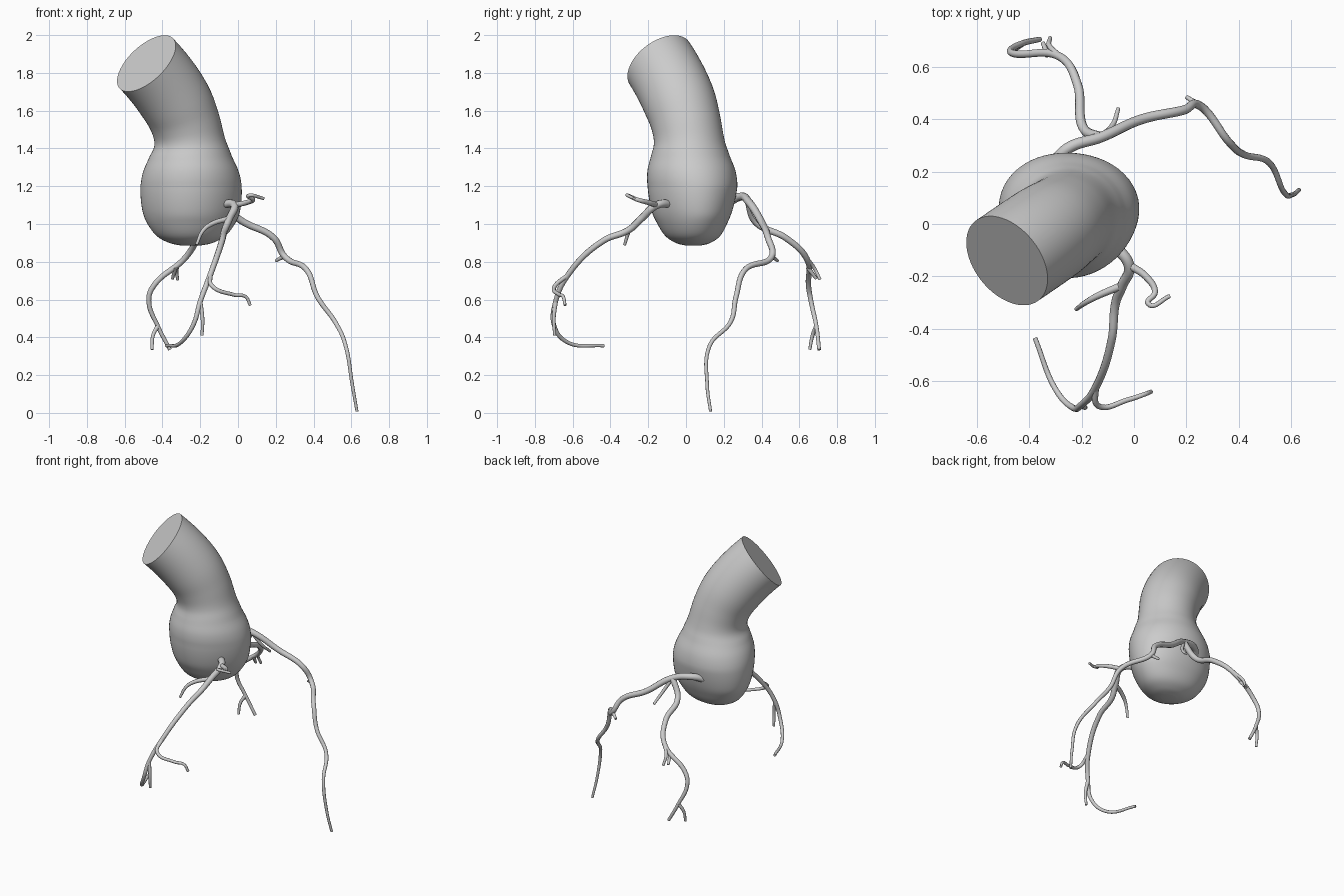
import bpy, bmesh, math
from mathutils import Vector
from mathutils.geometry import interpolate_bezier

if "Cube" in bpy.data.objects:
    bpy.data.objects.remove(bpy.data.objects["Cube"])

SEGS, STEPS = 56, 5
UP = Vector((0, 0, 1))
CUT = Vector((-.6, -.48, .64)).normalized()   # direction the cut end faces


def finish(ob):
    bpy.ops.object.select_all(action='DESELECT')
    bpy.context.collection.objects.link(ob)
    ob.select_set(True)
    bpy.context.view_layer.objects.active = ob
    if ob.type == 'CURVE':
        bpy.ops.object.convert(target='MESH')
    bpy.ops.object.shade_smooth_by_angle(angle=math.radians(40))


# Smooth profile through (height, radius) points
def smooth_profile(pts):
    p = [Vector(q) for q in pts]
    tan = [(p[min(i + 1, len(p) - 1)] - p[max(i - 1, 0)]) / 6 for i in range(len(p))]
    out = []
    for i in range(len(p) - 1):
        out += interpolate_bezier(p[i], p[i] + tan[i], p[i + 1] - tan[i + 1], p[i + 1], STEPS + 1)[:-1]
    return out + [p[-1]]


# One ring of the trunk: lobed bulb low down, bending towards the cut end higher up
def trunk_ring(bm, z, r):
    s = max(0, (z - 1.36) / .49)
    centre = Vector((-.25 - .235 * s * s, .04 - .02 * min(1, max(0, z - 1.2) * 5) - .16 * s * s, z))
    nrm = UP.lerp(CUT, s).normalized()
    u = (Vector((1, 0, 0)) - nrm * nrm.x).normalized()
    v = nrm.cross(u)
    flat = min(1, max(.8, .8 + .45 * (z - 1)))
    lobe = .045 * max(0, 1 - abs(z - 1.04) / .35)
    ring = []
    for j in range(SEGS):
        a = math.tau * j / SEGS
        f = r * (1 + lobe * math.cos(3 * (a - math.radians(25))))
        ring.append(bm.verts.new(centre + f * (u * math.cos(a) + v * flat * math.sin(a))))
    return ring


# Large trunk with bulb and flat cut end
profile = [(.886, .05), (.9, .115), (.94, .185), (1.02, .24), (1.1, .262), (1.2, .267),
           (1.28, .252), (1.36, .217), (1.44, .187), (1.54, .185), (1.66, .193), (1.85, .194)]
bm = bmesh.new()
rows = [trunk_ring(bm, z, r) for z, r in smooth_profile(profile)]
for a, b in zip(rows, rows[1:]):
    for j in range(SEGS):
        k = (j + 1) % SEGS
        bm.faces.new((a[j], a[k], b[k], b[j]))
bm.faces.new(rows[0][::-1])
bm.faces.new(rows[-1])
mesh = bpy.data.meshes.new("aortic_root")
bm.to_mesh(mesh)
bm.free()
finish(bpy.data.objects.new("aortic_root", mesh))


# Tapered vessel along a smooth path
def vessel(name, pts, r0=.012, r1=.008):
    cu = bpy.data.curves.new(name, 'CURVE')
    cu.dimensions = '3D'
    cu.bevel_depth = 1
    cu.bevel_resolution = 3
    cu.use_fill_caps = True
    sp = cu.splines.new('BEZIER')
    sp.bezier_points.add(len(pts) - 1)
    for i, (bp, p) in enumerate(zip(sp.bezier_points, pts)):
        bp.co = p
        bp.handle_left_type = bp.handle_right_type = 'AUTO'
        bp.radius = r0 + (r1 - r0) * i / (len(pts) - 1)
    finish(bpy.data.objects.new(name, cu))


# Back vessels and their twigs
left = [(-.31, .23, 1.12), (-.25, .29, 1.145), (-.13, .33, 1.12), (.03, .4, 1.01), (.19, .435, .925),
        (.245, .455, .83), (.365, .31, .755), (.42, .265, .615), (.515, .235, .48),
        (.57, .125, .355), (.605, .112, .15), (.63, .13, .008)]
vessel("left_descending_artery", left, .023, .008)
vessel("descending_twig", [left[2], (-.08, .38, 1.02), (-.06, .44, .96)])
vessel("descending_spur", [left[5], (.2, .485, .805)])

back = [left[2], (-.195, .37, 1.01), (-.215, .53, .925), (-.28, .637, .82), (-.455, .65, .66),
        (-.472, .662, .59), (-.425, .69, .46), (-.36, .705, .335)]
vessel("circumflex_artery", back, .02, .01)
vessel("circumflex_low_twig", [back[6], (-.45, .67, .41), (-.455, .655, .335)])
vessel("circumflex_twig", [back[3], (-.323, .68, .765), (-.32, .71, .705)])
vessel("circumflex_spur", [(-.33, .645, .77), (-.347, .69, .71)])

# Front vessels and their twigs
front = [(-.09, -.07, 1.105), (-.02, -.155, 1.1), (-.045, -.235, 1.03), (-.07, -.3, .97), (-.085, -.44, .91),
         (-.147, -.625, .73), (-.2, -.69, .59), (-.235, -.7, .47), (-.3, -.63, .375), (-.378, -.435, .355)]
vessel("right_artery", front, .022, .009)
vessel("right_long_twig", [front[5], (-.135, -.695, .67), (-.02, -.67, .625), (.04, -.65, .615), (.065, -.64, .57)])
vessel("right_low_twig", [front[6], (-.188, -.7, .5), (-.19, -.695, .41)])
vessel("right_upper_twig", [front[1], (.05, -.205, 1.115), (.08, -.26, 1.13), (.055, -.305, 1.15),
                            (.137, -.275, 1.135)], .015)
vessel("right_side_twig", [front[2], (-.14, -.275, 1), (-.185, -.3, .965), (-.22, -.325, .89)], .015)
